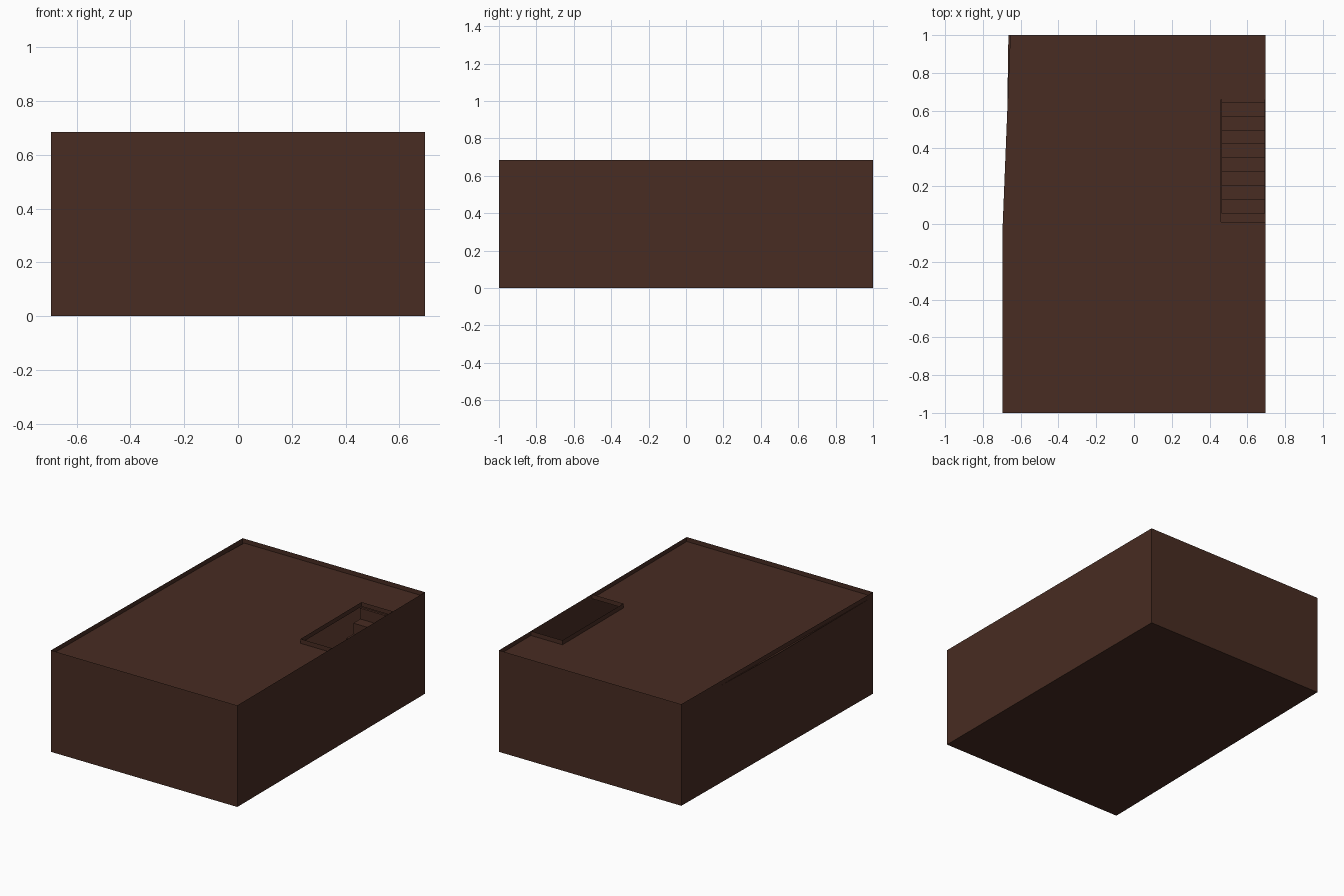
import bpy

if "Cube" in bpy.data.objects:
    bpy.data.objects.remove(bpy.data.objects["Cube"])

H = 0.685        # top of the walls
FZ = 0.655       # recessed upper floor level
XR, XL, XB = 0.695, -0.695, -0.665   # right, left front, left back
HX, HY0, HY1 = 0.46, 0.01, 0.66      # stairwell opening

mat = bpy.data.materials.new("dark_brown")
mat.diffuse_color = (0.065, 0.025, 0.016, 1)
mat.use_nodes = True
mat.node_tree.nodes["Principled BSDF"].inputs["Base Color"].default_value = mat.diffuse_color


def make(name, verts, faces):
    me = bpy.data.meshes.new(name)
    me.from_pydata(verts, [], faces)
    me.materials.append(mat)
    ob = bpy.data.objects.new(name, me)
    bpy.context.collection.objects.link(ob)
    return ob


def strip(name, path, z0, z1, closed=False):
    """Vertical thin wall following a 2D path."""
    n = len(path)
    verts = [(x, y, z) for z in (z0, z1) for x, y in path]
    faces = []
    for i in range(n if closed else n - 1):
        j = (i + 1) % n
        faces.append((i, j, n + j, n + i))
    return make(name, verts, faces)


# outer walls and base, the left side tapers slightly towards the back
outline = [(XL, -1), (XR, -1), (XR, 1), (XB, 1)]
strip("outer_walls", outline, 0, H, True)
make("base_floor", [(x, y, 0) for x, y in outline], [(3, 2, 1, 0)])

# upper floor with a notch for the stairwell
floor = [(XL, -1), (XR, -1), (XR, HY0), (HX, HY0), (HX, HY1),
         (XR, HY1), (XR, 1), (-0.655, 1), (XL, 0)]
make("upper_floor", [(x, y, FZ) for x, y in floor], [tuple(range(len(floor)))])

# low curb around the stairwell
strip("stairwell_curb", [(XR, HY0), (HX, HY0), (HX, HY1), (XR, HY1)], FZ, H)

# stairs rising towards the back, stepped profile with sloped underside
N = 9
rise = FZ / N
edges = [HY0 + 0.045 + 0.0735 * i for i in range(N)] + [HY1]
profile = [(edges[0], 0)]
for i in range(N):
    z = rise * (i + 1) - 0.004
    profile += [(edges[i], z), (edges[i + 1], z)]
profile += [(HY1, FZ - 0.1), (edges[1] + 0.02, 0)]
n = len(profile)
verts = [(x, y, z) for x in (HX + 0.002, XR - 0.002) for y, z in profile]
faces = [(i, (i + 1) % n, n + (i + 1) % n, n + i) for i in range(n)]
faces += [tuple(range(n))[::-1], tuple(range(n, 2 * n))]
make("stairs", verts, faces)
